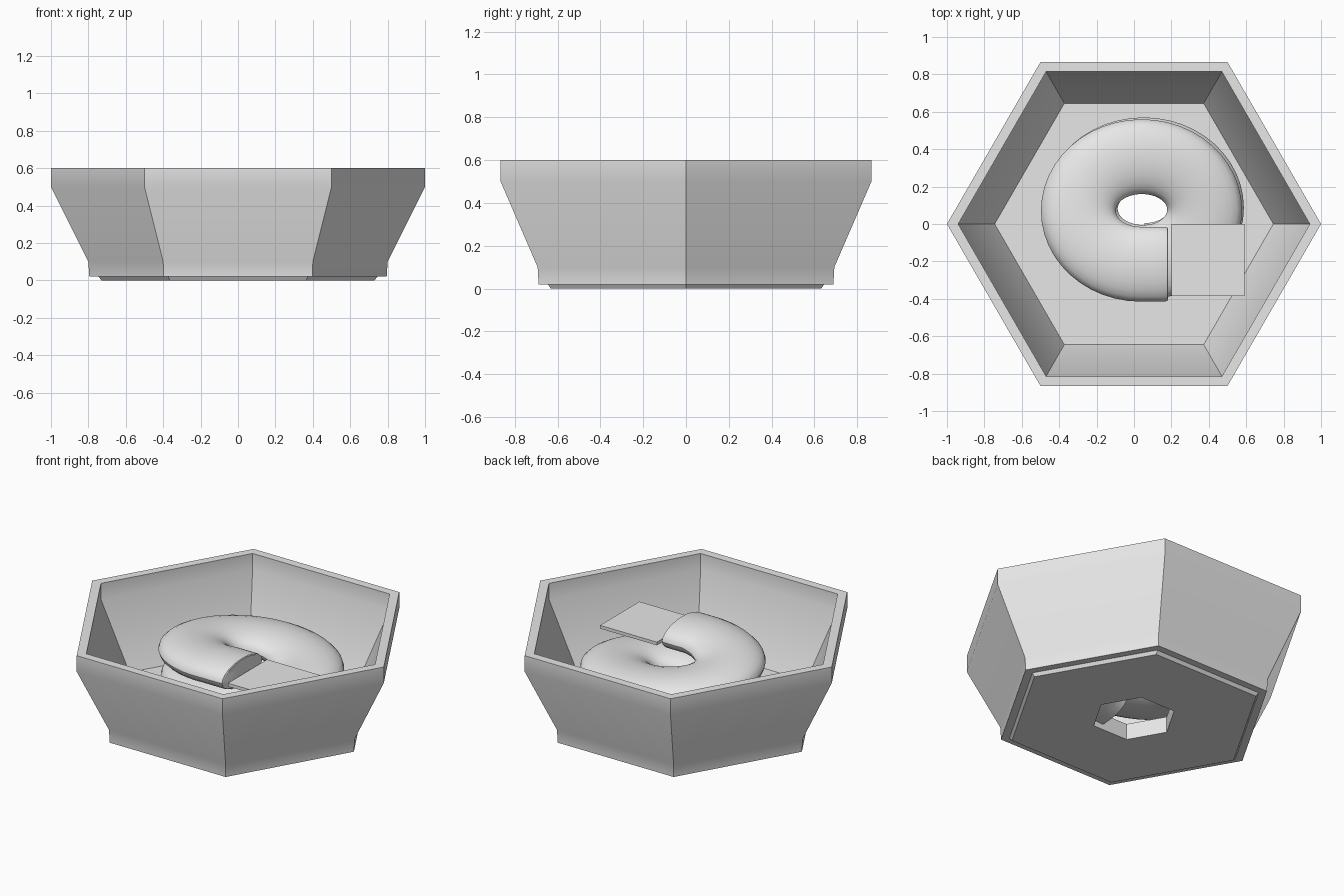
import bpy, bmesh, math

cube = bpy.data.objects.get("Cube")
if cube:
    bpy.data.objects.remove(cube)

grey = bpy.data.materials.new("plain_grey")
grey.use_nodes = True
grey.diffuse_color = (0.8, 0.8, 0.8, 1)
grey.node_tree.nodes["Principled BSDF"].inputs["Base Color"].default_value = (0.8, 0.8, 0.8, 1)


def finish(name, bm):
    """Turn a bmesh into a smooth-by-angle object with the grey material."""
    bmesh.ops.recalc_face_normals(bm, faces=bm.faces)
    mesh = bpy.data.meshes.new(name)
    bm.to_mesh(mesh)
    bm.free()
    mesh.materials.append(grey)
    obj = bpy.data.objects.new(name, mesh)
    bpy.context.collection.objects.link(obj)
    bpy.ops.object.select_all(action='DESELECT')
    obj.select_set(True)
    bpy.context.view_layer.objects.active = obj
    bpy.ops.object.shade_smooth_by_angle(angle=math.radians(32))
    return obj


def bridge(bm, a, b):
    """Join two rings of vertices with quads."""
    n = len(a)
    for i in range(n):
        j = (i + 1) % n
        bm.faces.new((a[i], a[j], b[j], b[i]))


# Hexagonal bowl with stepped foot, flared wall and drain hole
profile = [(0.24, 0), (0.73, 0), (0.745, 0.02), (0.795, 0.02), (0.8, 0.1),
           (1, 0.5), (1, 0.6), (0.94, 0.6), (0.94, 0.5), (0.745, 0.1), (0.24, 0.1)]
bm = bmesh.new()
rings = []
for k in range(6):
    c, s = math.cos(k * math.pi / 3), math.sin(k * math.pi / 3)
    rings.append([bm.verts.new((r * c, r * s, z)) for r, z in profile])
for k in range(6):
    bridge(bm, rings[k], rings[(k + 1) % 6])
finish("hexagonal_bowl", bm)

# Flattened coil: two stacked turns, ending in a short straight run
TURNS, STEPS, SIDES = 2, 96, 24
PITCH, TOP = 0.16, 0.435
HALF_WIDTH, HALF_HEIGHT = 0.2, 0.083
path = []
for i in range(STEPS + 1):
    t = i / STEPS
    angle = -math.pi / 2 + TURNS * 2 * math.pi * t
    lower = 1 - t
    c, s = math.cos(angle), math.sin(angle)
    path.append((0.035 + 0.02 * lower + 0.335 * c, 0.07 + 0.02 * lower + 0.285 * s,
                 TOP - PITCH * TURNS * lower, c, s, 1))
end_x, end_y, end_z = path[-1][:3]
for x, size in ((0.11, 1), (0.165, 1), (0.178, 0.98), (0.182, 0.93)):
    path.append((x, end_y, end_z, 0, -1, size))

bm = bmesh.new()
rings = []
for x, y, z, nx, ny, size in path:
    ring = []
    for k in range(SIDES):
        a = 2 * math.pi * k / SIDES
        out = HALF_WIDTH * size * math.cos(a)
        ring.append(bm.verts.new((x + nx * out, y + ny * out,
                                  z + HALF_HEIGHT * size * math.sin(a))))
    rings.append(ring)
for a, b in zip(rings, rings[1:]):
    bridge(bm, a, b)
bm.faces.new(rings[0])
bm.faces.new(rings[-1])
finish("coil", bm)

# Thin square plate beside the open end of the coil
bm = bmesh.new()
bmesh.ops.create_cube(bm, size=1)
bmesh.ops.scale(bm, vec=(0.39, 0.385, 0.02), verts=bm.verts)
bmesh.ops.translate(bm, vec=(0.395, -0.193, 0.423), verts=bm.verts)
finish("square_plate", bm)
